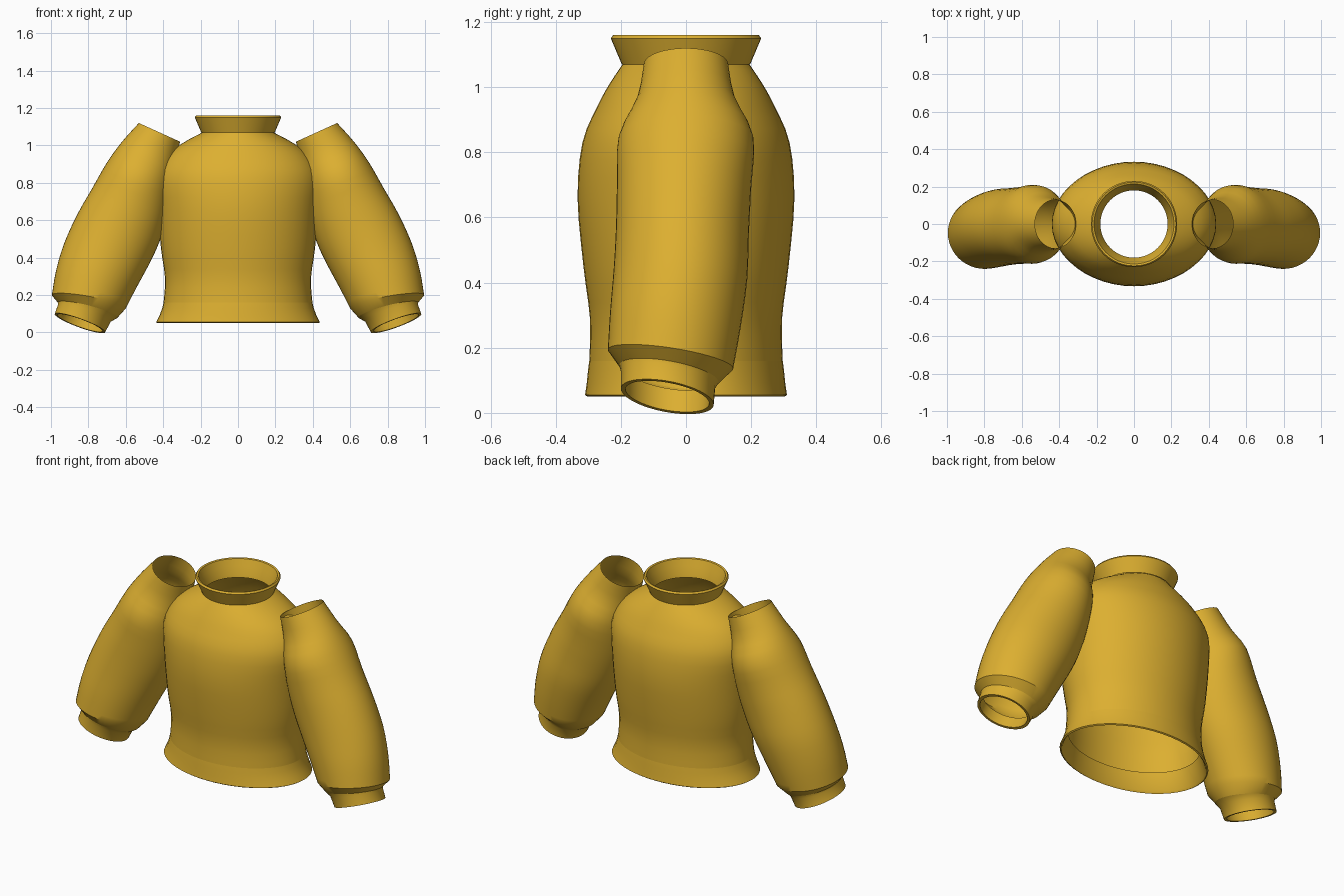
import bpy, bmesh, math
from mathutils import Vector

if "Cube" in bpy.data.objects:
    bpy.data.objects.remove(bpy.data.objects["Cube"])

SEG = 48
mat = bpy.data.materials.new("mustard_yellow")
mat.diffuse_color = (0.72, 0.43, 0.03, 1)
mat.use_nodes = True
mat.node_tree.nodes["Principled BSDF"].inputs["Base Color"].default_value = mat.diffuse_color


def smooth_rows(rows, steps=3):
    """Catmull-Rom interpolation through rows of numbers."""
    out = []
    for i in range(len(rows) - 1):
        p0, p1 = rows[max(i - 1, 0)], rows[i]
        p2, p3 = rows[i + 1], rows[min(i + 2, len(rows) - 1)]
        for k in range(steps):
            t = k / steps
            out.append([0.5 * (2 * b + (c - a) * t + (2 * a - 5 * b + 4 * c - d) * t * t
                               + (3 * b - a - 3 * c + d) * t ** 3)
                        for a, b, c, d in zip(p0, p1, p2, p3)])
    return out + [list(rows[-1])]


def loft(name, rings):
    """Open tube through rings given as (centre, half axis u, half axis v)."""
    bm = bmesh.new()
    loops = []
    for c, u, v in rings:
        loops.append([bm.verts.new(c + u * math.cos(a) + v * math.sin(a))
                      for a in (2 * math.pi * i / SEG for i in range(SEG))])
    for a, b in zip(loops, loops[1:]):
        for i in range(SEG):
            j = (i + 1) % SEG
            bm.faces.new((a[i], a[j], b[j], b[i]))
    bmesh.ops.recalc_face_normals(bm, faces=bm.faces)
    me = bpy.data.meshes.new(name)
    bm.to_mesh(me)
    bm.free()
    me.materials.append(mat)
    ob = bpy.data.objects.new(name, me)
    bpy.context.collection.objects.link(ob)
    bpy.ops.object.select_all(action='DESELECT')
    ob.select_set(True)
    bpy.context.view_layer.objects.active = ob
    bpy.ops.object.shade_smooth_by_angle(angle=math.radians(35))
    return ob


def upright(rows):
    return [(Vector((0, 0, z)), Vector((rx, 0, 0)), Vector((0, ry, 0))) for z, rx, ry in rows]


def slanted(rows, side):
    """Rows: inner x, inner z, outer x, outer z, back/front y limits, y tilt."""
    rings = []
    for xi, zi, xo, zo, y0, y1, tilt in rows:
        h = (y1 - y0) / 2
        rings.append((Vector((side * (xi + xo) / 2, (y0 + y1) / 2, (zi + zo) / 2)),
                      Vector((side * (xo - xi) / 2, 0, (zo - zi) / 2)),
                      Vector((0, h, -tilt * h))))
    return rings


# Body: height, half width, half depth
body = [(0.16, 0.398, 0.297), (0.29, 0.390, 0.295), (0.45, 0.412, 0.315),
        (0.66, 0.428, 0.333), (0.83, 0.438, 0.318), (0.94, 0.385, 0.273),
        (1.01, 0.30, 0.235), (1.07, 0.19, 0.195)]
loft("body", upright(smooth_rows(body)))

# Flared hem with turned-in lower edge
loft("hem", upright([(0.16, 0.398, 0.297), (0.13, 0.405, 0.301), (0.09, 0.42, 0.305),
                     (0.055, 0.438, 0.31), (0.05, 0.43, 0.303), (0.06, 0.42, 0.295),
                     (0.16, 0.383, 0.283)]))

# Flared collar with rolled rim
loft("collar", upright([(z, r, r) for z, r in (
    (1.07, 0.197), (1.15, 0.231), (1.16, 0.224), (1.157, 0.214),
    (1.12, 0.20), (1.08, 0.185), (1.06, 0.18))]))

# Puffy sleeves and narrow cuffs
sleeve = [(0.31, 1.02, 0.53, 1.12, -0.13, 0.13, 0),
          (0.335, 0.91, 0.62, 1.02, -0.15, 0.15, 0),
          (0.355, 0.78, 0.70, 0.91, -0.207, 0.207, 0),
          (0.38, 0.62, 0.78, 0.77, -0.212, 0.20, 0.03),
          (0.42, 0.485, 0.86, 0.63, -0.215, 0.193, 0.05),
          (0.47, 0.375, 0.93, 0.475, -0.222, 0.188, 0.08),
          (0.54, 0.245, 0.973, 0.33, -0.233, 0.168, 0.12),
          (0.60, 0.13, 0.995, 0.20, -0.24, 0.145, 0.15),
          (0.645, 0.08, 0.962, 0.16, -0.205, 0.10, 0.17)]
cuff = [(0.645, 0.08, 0.962, 0.16, -0.205, 0.10, 0.17),
        (0.68, 0.06, 0.962, 0.15, -0.20, 0.09, 0.17),
        (0.71, 0.002, 0.98, 0.098, -0.20, 0.085, 0.17),
        (0.725, 0.008, 0.965, 0.093, -0.186, 0.071, 0.17),
        (0.695, 0.075, 0.945, 0.155, -0.186, 0.075, 0.17)]
for label, side in (("right", 1), ("left", -1)):
    # the last ring stays a crisp fold where the sleeve gathers into the cuff
    loft(label + "_sleeve", slanted(smooth_rows(sleeve[:-1]) + [sleeve[-1]], side))
    loft(label + "_cuff", slanted(cuff, side))
